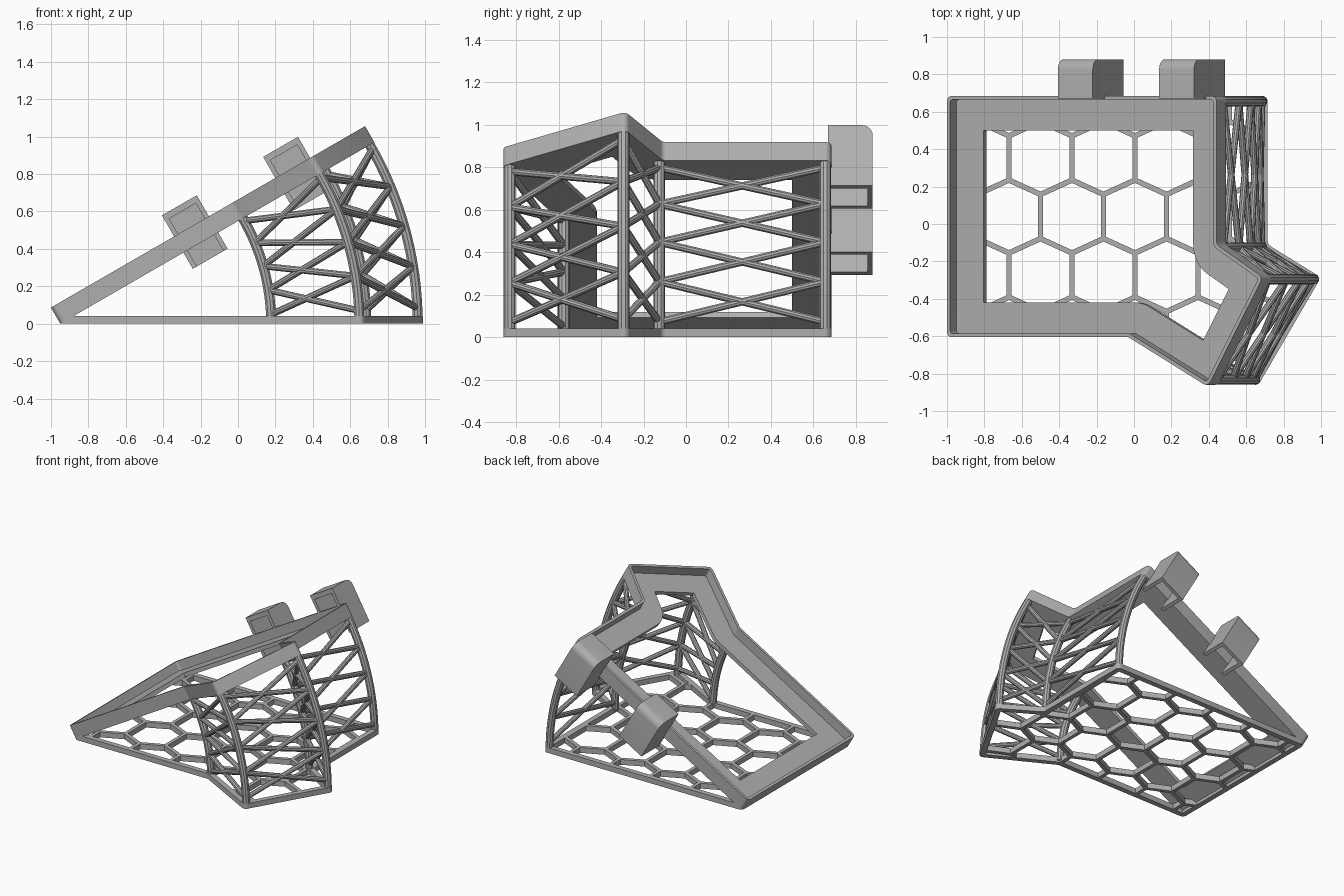
import bpy, bmesh
from math import radians, sin, cos, tan
from mathutils import Vector, Matrix

cube = bpy.data.objects.get("Cube")
if cube:
    bpy.data.objects.remove(cube, do_unlink=True)

GREY = (0.43, 0.43, 0.43, 1)
grey = bpy.data.materials.new("matte grey")
grey.use_nodes = True
grey.diffuse_color = GREY
grey.node_tree.nodes["Principled BSDF"].inputs["Base Color"].default_value = GREY

TILT = radians(30)
HINGE = -0.95
TRAY = Matrix.Translation((HINGE, 0, 0)) @ Matrix.Rotation(-TILT, 4, 'Y')
OUTLINE = [Vector(p) for p in ((HINGE, -0.605), (0.17, -0.605), (0.66, -0.87), (1.0, -0.285),
                               (0.715, -0.11), (0.715, 0.685), (HINGE, 0.685))]


def corners(pts):
    """Each vertex with its incoming and outgoing unit directions."""
    for i, p in enumerate(pts):
        yield p, (p - pts[i - 1]).normalized(), (pts[(i + 1) % len(pts)] - p).normalized()


def inset(pts, d):
    out = []
    for p, a, b in corners(pts):
        na, nb = Vector((-a.y, a.x)), Vector((-b.y, b.x))
        out.append(p + (na + nb) * d / (1 + na.dot(nb)))
    return out


def fillet(pts, convex, concave, steps=6):
    out = []
    for p, a, b in corners(pts):
        turn = a.angle(b)
        side = 1 if a.cross(b) > 0 else -1
        r = convex if side > 0 else concave
        start = p - a * r * tan(turn / 2)
        centre = start + Vector((-a.y, a.x)) * r * side
        for s in range(steps + 1):
            out.append(centre + Matrix.Rotation(side * turn * s / steps, 2) @ (start - centre))
    return out


def make(name, bm):
    bmesh.ops.recalc_face_normals(bm, faces=bm.faces)
    mesh = bpy.data.meshes.new(name)
    bm.to_mesh(mesh)
    bm.free()
    mesh.materials.append(grey)
    obj = bpy.data.objects.new(name, mesh)
    bpy.context.collection.objects.link(obj)
    return obj


def prisms(name, polygons, low, high):
    bm = bmesh.new()
    for pts in polygons:
        face = bm.faces.new([bm.verts.new((p[0], p[1], low)) for p in pts])
        top = bmesh.ops.extrude_face_region(bm, geom=[face])["geom"]
        verts = [v for v in top if isinstance(v, bmesh.types.BMVert)]
        bmesh.ops.translate(bm, verts=verts, vec=(0, 0, high - low))
    return make(name, bm)


def activate(obj):
    bpy.ops.object.select_all(action='DESELECT')
    obj.select_set(True)
    bpy.context.view_layer.objects.active = obj


def boolean(obj, cutter, operation='DIFFERENCE'):
    cutter.hide_render = True
    mod = obj.modifiers.new("cut", 'BOOLEAN')
    mod.operation, mod.solver, mod.object = operation, 'EXACT', cutter
    activate(obj)
    bpy.ops.object.modifier_apply(modifier=mod.name)
    bpy.data.objects.remove(cutter, do_unlink=True)


def smooth(obj):
    activate(obj)
    bpy.ops.object.shade_smooth_by_angle(angle=radians(35))


# Honeycomb base
PITCH, ROW, SIDE = 0.337, 0.313, 0.118
SCALE = 0.92
hexagon = [(PITCH / 2, -SIDE), (PITCH / 2, SIDE), (0, ROW - SIDE),
           (-PITCH / 2, SIDE), (-PITCH / 2, -SIDE), (0, SIDE - ROW)]
cells = []
for j in range(-1, 5):
    for k in range(-2, 6):
        cx, cy = -0.5 + PITCH * (k + 0.5 * (j % 2)), 0.353 - ROW * j
        cells.append([(cx + x * SCALE, cy + y * SCALE) for x, y in hexagon])
holes = prisms("hex_holes", cells, -0.1, 0.1)
boolean(holes, prisms("hole_limit", [inset(OUTLINE, 0.04)], -0.2, 0.2), 'INTERSECT')
base = prisms("honeycomb_base", [fillet(OUTLINE, 0.03, 0.03)], 0, 0.04)
boolean(base, holes)

# Tilted tray: rim wall, recessed ledge and central opening
flat = [p - Vector((HINGE, 0)) for p in OUTLINE]
tray = prisms("tilted_tray", [fillet(flat, 0.03, 0.03)], 0, 0.1)
boolean(tray, prisms("pocket", [fillet(inset(flat, 0.02), 0.015, 0.04)], 0.03, 0.2))
boolean(tray, prisms("opening", [fillet(inset(flat, 0.185), 0.004, 0.185)], -0.1, 0.2))
tray.matrix_world = TRAY
smooth(tray)


def hook(name, u):
    """Hollow rounded clip on the back edge of the tray."""
    side = [Vector(p) for p in ((0.67, -0.1), (0.88, -0.1), (0.88, 0.23), (0.67, 0.23))]
    rounded = side[:2] + fillet(side, 0.055, 0)[14:21] + side[3:]
    shell = prisms(name, [rounded], u, u + 0.215)
    cavity = [(0.6, -0.2), (0.855, -0.2), (0.855, 0.195), (0.6, 0.195)]
    boolean(shell, prisms("hook_cavity", [cavity], u + 0.025, u + 0.19))
    # Profile plane (y, w) extruded along the slope
    shell.matrix_world = TRAY @ Matrix(((0, 0, 1, 0), (1, 0, 0, 0), (0, 1, 0, 0), (0, 0, 0, 1)))
    smooth(shell)


hook("lower_hook", 0.76)
hook("upper_hook", 1.385)


# Curved columns and crossed struts
def swing(p, angle):
    r = p.x - HINGE
    return Vector((HINGE + r * cos(angle), p.y, r * sin(angle)))


def tubes(name, paths, radius):
    curve = bpy.data.curves.new(name, 'CURVE')
    curve.dimensions = '3D'
    curve.bevel_depth, curve.bevel_resolution, curve.use_fill_caps = radius, 3, True
    for path in paths:
        spline = curve.splines.new('POLY')
        spline.points.add(len(path) - 1)
        for point, co in zip(spline.points, path):
            point.co = (*co, 1)
    curve.materials.append(grey)
    obj = bpy.data.objects.new(name, curve)
    bpy.context.collection.objects.link(obj)
    activate(obj)
    bpy.ops.object.convert(target='MESH')
    smooth(bpy.context.view_layer.objects.active)


feet = inset(OUTLINE, 0.029)[1:6]
column_names = ("front_inner", "front_outer", "tip", "notch", "back")
for label, foot in zip(column_names, feet):
    tubes(label + "_column", [[swing(foot, radians(0.6) + (TILT - radians(0.6)) * s / 16)
                               for s in range(17)]], 0.028)

CELLS = 4
nodes = [radians(2.5 + 26.7 * i / CELLS) for i in range(CELLS + 1)]
wall_names = ("front", "tip", "notch", "right")
for label, a, b in zip(wall_names, feet, feet[1:]):
    struts = []
    for low, high in zip(nodes, nodes[1:]):
        struts.append([swing(a, low), swing(b, high)])
        struts.append([swing(a, high), swing(b, low)])
    tubes(label + "_wall_struts", struts, 0.018)
